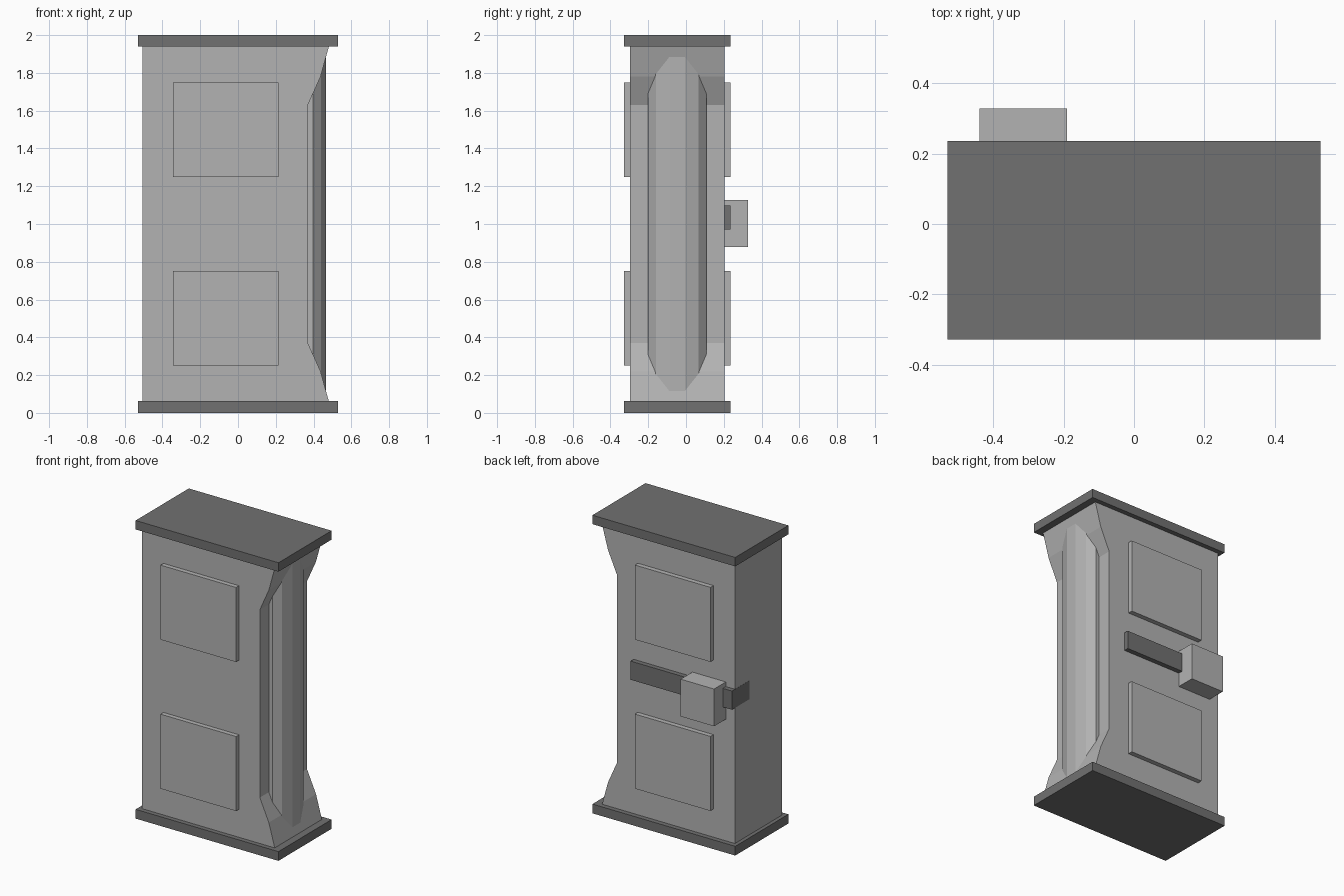
import bpy, bmesh, math
from mathutils import Vector

if "Cube" in bpy.data.objects:
    bpy.data.objects.remove(bpy.data.objects["Cube"])


def material(name, value):
    m = bpy.data.materials.new(name)
    m.diffuse_color = (value, value, value, 1)
    m.use_nodes = True
    m.node_tree.nodes["Principled BSDF"].inputs["Base Color"].default_value = m.diffuse_color
    return m


LIGHT = material("light grey", 0.45)
DARK = material("dark grey", 0.165)


def prism(name, points, offset, mat):
    """Extrude a flat outline of 3D points along an offset."""
    bm = bmesh.new()
    face = bm.faces.new([bm.verts.new(p) for p in points])
    res = bmesh.ops.extrude_face_region(bm, geom=[face], use_keep_orig=True)
    verts = [g for g in res["geom"] if isinstance(g, bmesh.types.BMVert)]
    bmesh.ops.translate(bm, verts=verts, vec=Vector(offset))
    bmesh.ops.recalc_face_normals(bm, faces=bm.faces)
    mesh = bpy.data.meshes.new(name)
    bm.to_mesh(mesh)
    bm.free()
    mesh.materials.append(mat)
    obj = bpy.data.objects.new(name, mesh)
    bpy.context.collection.objects.link(obj)
    return obj


def box(name, x, y, z, mat):
    pts = [(x[0], y[0], z[0]), (x[1], y[0], z[0]),
           (x[1], y[1], z[0]), (x[0], y[1], z[0])]
    return prism(name, pts, (0, 0, z[1] - z[0]), mat)


FRONT, BACK, LEFT = -0.297, 0.203, -0.505

# Body: slab with a scooped right edge, mirrored about mid height
lower = [(0.495, 0.01), (0.437, 0.22), (0.37, 0.37)]
edge = lower + [(x, 2 - z) for x, z in reversed(lower)]
outline = [(LEFT, 0.01)] + edge + [(LEFT, 1.99)]
prism("body", [(x, FRONT, z) for x, z in outline], (0, BACK - FRONT, 0), LIGHT)

# Twelve-sided flattened column in the scooped edge
angles = [math.radians(15 + 30 * i) for i in range(12)]
prism("edge_column",
      [(0.372 + 0.097 * math.cos(a), -0.047 + 0.16 * math.sin(a), 0.05) for a in angles],
      (0, 0, 1.9), LIGHT)

# Base and top caps
for name, z in (("base_cap", (0, 0.062)), ("top_cap", (1.94, 2))):
    box(name, (-0.53, 0.53), (-0.328, 0.235), z, DARK)

# Raised panels on both faces
for side, y in (("front", (-0.328, FRONT + 0.01)), ("back", (BACK - 0.01, 0.235))):
    for level, z in (("lower", (0.25, 0.75)), ("upper", (1.25, 1.75))):
        box(f"{side}_{level}_panel", (-0.345, 0.215), y, z, LIGHT)

# Latch bar reaching the left side, with its lock box
box("latch_bar", (-0.506, 0.247), (0.05, 0.235), (0.972, 1.097), DARK)
box("lock_box", (-0.438, -0.19), (BACK - 0.01, 0.328), (0.878, 1.128), LIGHT)
